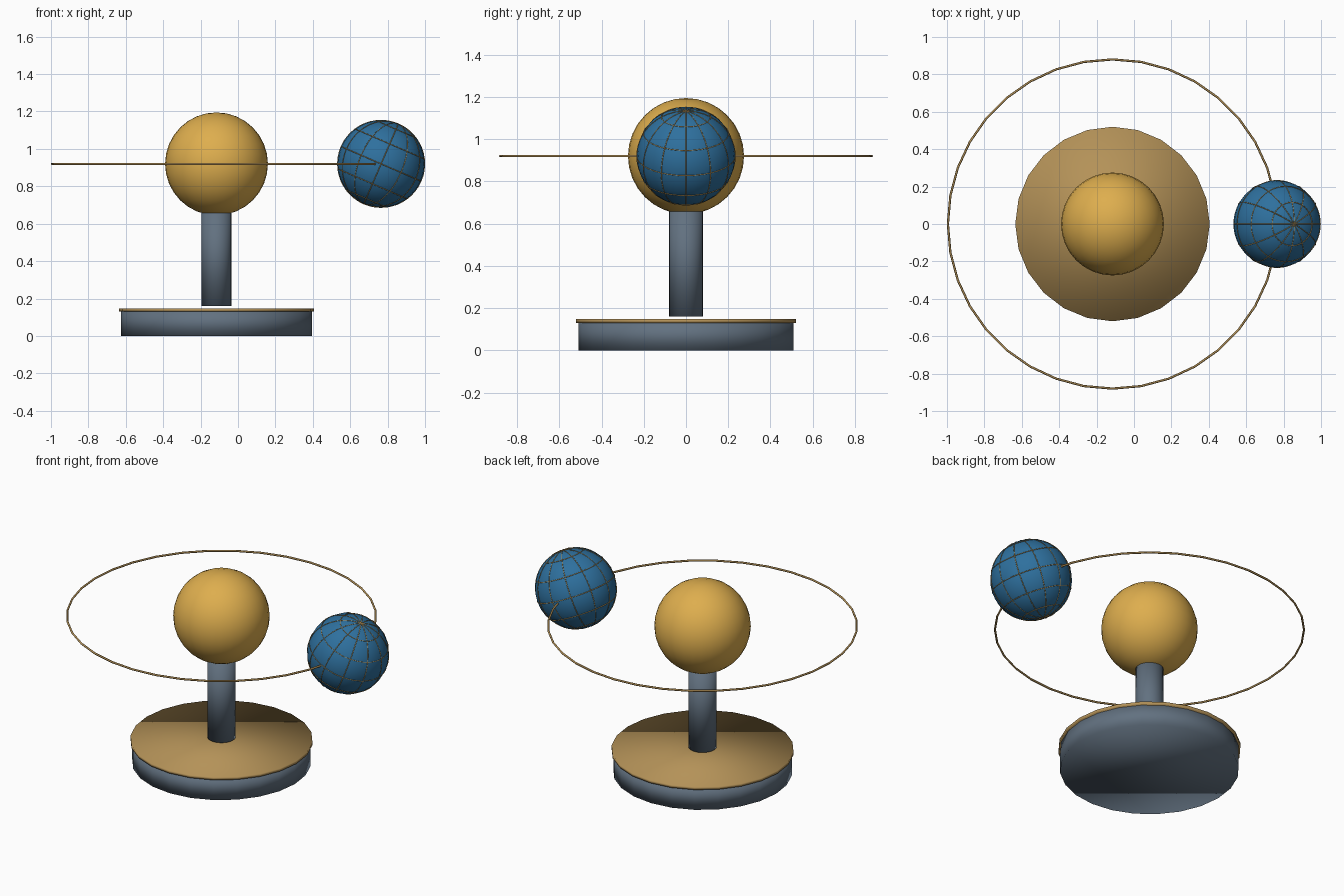
import bpy, math
from mathutils import Matrix, Vector

if "Cube" in bpy.data.objects:
    bpy.data.objects.remove(bpy.data.objects["Cube"])

CX, CZ = -0.115, 0.92          # axis of the stand, height of the orbit
ORBIT = 0.88


def material(name, rgb):
    lin = [((c / 255 + 0.055) / 1.055) ** 2.4 for c in rgb]
    m = bpy.data.materials.new(name)
    m.diffuse_color = (*lin, 1)
    m.use_nodes = True
    m.node_tree.nodes["Principled BSDF"].inputs["Base Color"].default_value = m.diffuse_color
    return m


slate = material("slate grey", (98, 113, 128))
brass = material("brass", (180, 146, 88))
gold = material("gold", (222, 174, 78))
blue = material("ocean blue", (46, 112, 158))


def finish(name, mat):
    ob = bpy.context.object
    ob.name = name
    ob.data.materials.append(mat)
    bpy.ops.object.shade_smooth()
    return ob


def cylinder(name, radius, z0, z1, mat):
    bpy.ops.mesh.primitive_cylinder_add(vertices=24, radius=radius, depth=z1 - z0,
                                        location=(CX, 0, (z0 + z1) / 2))
    return finish(name, mat)


def sphere(name, radius, loc, mat):
    bpy.ops.mesh.primitive_uv_sphere_add(segments=32, ring_count=16,
                                         radius=radius, location=loc)
    return finish(name, mat)


def ring(name, radius, tube, mat, segments=36, sides=6):
    bpy.ops.mesh.primitive_torus_add(major_radius=radius, minor_radius=tube,
                                     major_segments=segments, minor_segments=sides)
    return finish(name, mat)


# Stand
cylinder("base", 0.51, 0.0, 0.14, slate)
cylinder("base_plate", 0.52, 0.13, 0.148, brass)
cylinder("column", 0.08, 0.16, 0.70, slate)

# Central ball and orbit ring
sphere("central_ball", 0.275, (CX, 0, CZ), gold)
ring("orbit_ring", ORBIT, 0.006, brass).location = (CX, 0, CZ)

# Tilted globe
R = 0.233
centre = Vector((CX + ORBIT, 0, CZ))
tilt = Matrix.Translation(centre) @ Matrix.Rotation(math.radians(23.4), 4, 'Y')
sphere("globe", R, (0, 0, 0), blue).matrix_world = tilt

# Globe grid: great circles through the poles, then parallels
for i in range(6):
    ob = ring(f"meridian_{i}", R, 0.0022, brass, 48, 4)
    ob.matrix_world = (tilt @ Matrix.Rotation(math.radians(30 * i), 4, 'Z')
                       @ Matrix.Rotation(math.pi / 2, 4, 'X'))
for lat in (-60, -30, 0, 30, 60):
    a = math.radians(lat)
    ob = ring("parallel", R * math.cos(a), 0.0022, brass, 48, 4)
    ob.matrix_world = tilt @ Matrix.Translation((0, 0, R * math.sin(a)))
